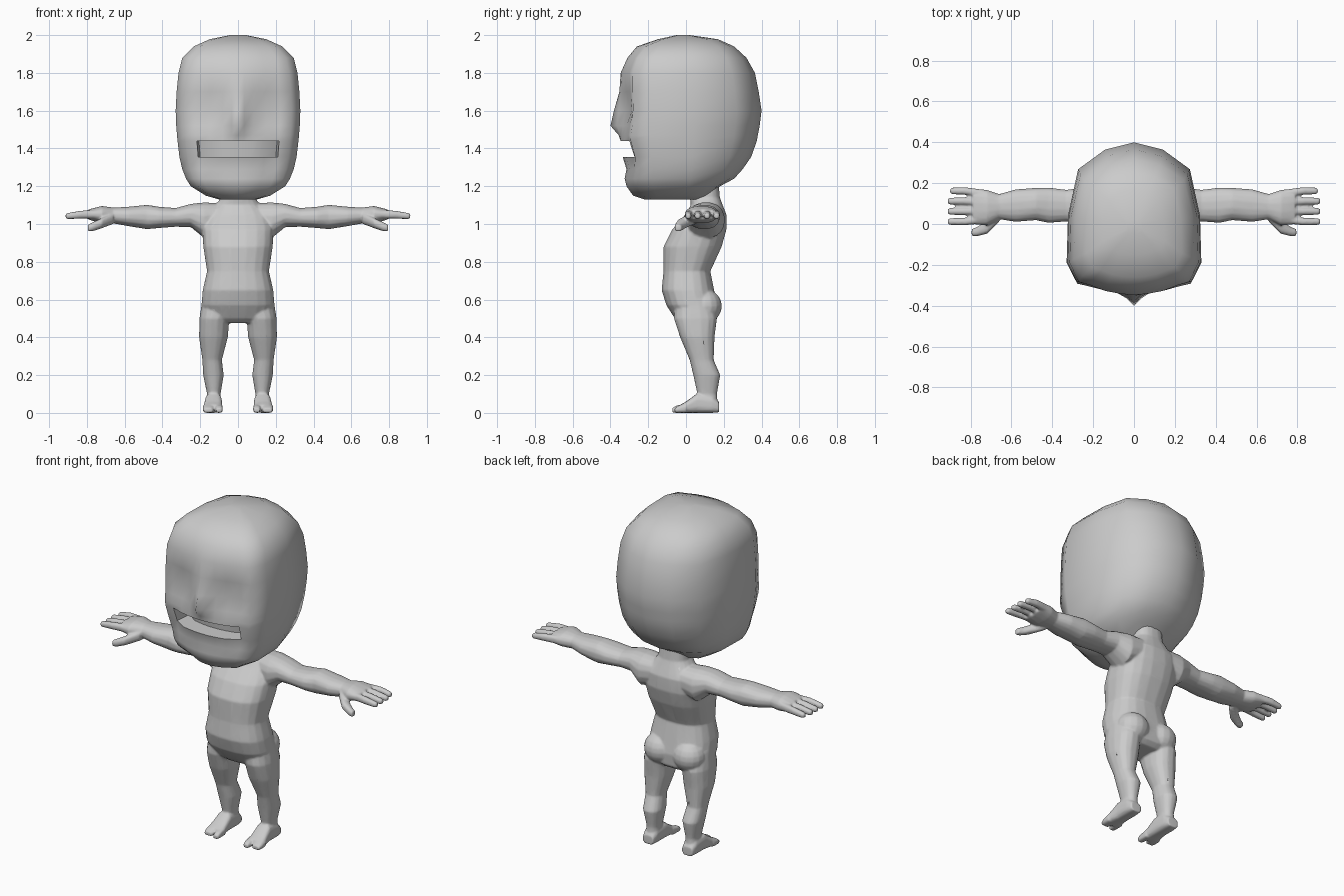
import bpy, bmesh, math
from mathutils import Vector

cube = bpy.data.objects.get("Cube")
if cube:
    bpy.data.objects.remove(cube)

skin = bpy.data.materials.new("grey_skin")
skin.use_nodes = True
GREY = (0.6, 0.6, 0.6, 1)
skin.diffuse_color = GREY
skin.node_tree.nodes["Principled BSDF"].inputs["Base Color"].default_value = GREY


def finish(bm, name):
    bmesh.ops.recalc_face_normals(bm, faces=bm.faces)
    mesh = bpy.data.meshes.new(name)
    bm.to_mesh(mesh)
    bm.free()
    mesh.materials.append(skin)
    obj = bpy.data.objects.new(name, mesh)
    bpy.context.collection.objects.link(obj)
    bpy.ops.object.select_all(action="DESELECT")
    obj.select_set(True)
    bpy.context.view_layer.objects.active = obj
    bpy.ops.object.shade_smooth_by_angle(angle=math.radians(60))
    return obj


def skin_rings(bm, rings):
    """Bridge equal rings of points into a closed tube."""
    rows = [[bm.verts.new(p) for p in ring] for ring in rings]
    n = len(rows[0])
    for a, b in zip(rows, rows[1:]):
        for i in range(n):
            j = (i + 1) % n
            bm.faces.new((a[i], a[j], b[j], b[i]))
    bm.faces.new(rows[0])
    bm.faces.new(rows[-1])


def loft(bm, axis, rows, sides=16, power=2.3, mirror=False):
    """Rows: position on axis, then centre and radius for the other two axes."""
    for sign in ((1, -1) if mirror else (1,)):
        rings = []
        for t, cu, ru, cv, rv in rows:
            ring = []
            for k in range(sides):
                a = math.tau * (k + 0.5) / sides
                c, s = math.cos(a), math.sin(a)
                u = cu + ru * math.copysign(abs(c) ** (2 / power), c)
                v = cv + rv * math.copysign(abs(s) ** (2 / power), s)
                p = {"x": (t, u, v), "y": (u, t, v), "z": (u, v, t)}[axis]
                ring.append((p[0] * sign, p[1], p[2]))
            rings.append(ring)
        skin_rings(bm, rings)


# Head: stacked outlines, each given by height, half width, front and back
half = [(0, -1), (.1, -1), (.25, -.985), (.45, -.95), (.68, -.87), (.86, -.82), (1, -.55),
        (.98, .1), (.83, .67), (.43, .91), (0, 1)]
outline = half + [(-x, y) for x, y in half[-2:0:-1]]
levels = [(1.13, .10, -.22, .08), (1.15, .17, -.28, .12), (1.2, .25, -.315, .18),
          (1.24, .275, -.325, .255), (1.29, .295, -.315, .3), (1.355, .31, -.335, .345),
          (1.44, .32, -.345, .375), (1.47, .323, -.345, .38), (1.52, .327, -.345, .39),
          (1.6, .33, -.345, .4), (1.7, .325, -.345, .385), (1.8, .315, -.345, .365),
          (1.88, .295, -.31, .32), (1.94, .235, -.26, .255), (1.978, .15, -.15, .17),
          (2, .04, -.05, .02)]


def bump(x, z, cx, cz, sx, sz):
    return math.exp(-((abs(x) - cx) / sx) ** 2 - ((z - cz) / sz) ** 2)


def face_relief(x, z):
    sockets = .035 * bump(x, z, .15, 1.61, .08, .09)
    nose = -.055 * bump(x, z, 0, 1.52, .035, .13 if z > 1.52 else .04)
    cheeks = -.015 * bump(x, z, .25, 1.45, .05, .06)
    mouth_corners = .025 * bump(x, z, .22, 1.38, .04, .06)
    return sockets + nose + cheeks + mouth_corners


bm = bmesh.new()
rings = []
for z, hw, front, back in levels:
    ring = []
    for fx, fy in outline:
        x = fx * hw
        y = -fy * front if fy < 0 else fy * back
        if fy < -.6:
            y += face_relief(x, z)
        ring.append((x, y, z))
    rings.append(ring)
skin_rings(bm, rings)

# Open mouth pushed into the face
mouth = []
for f in bm.faces:
    c = f.calc_center_median()
    if 1.36 < c.z < 1.44 and abs(c.x) < .2 and c.y < -.2:
        mouth.append(f)
inner = bmesh.ops.extrude_face_region(bm, geom=mouth)["geom"]
bmesh.ops.delete(bm, geom=mouth, context="FACES_ONLY")
for v in inner:
    if isinstance(v, bmesh.types.BMVert):
        v.co.y += .1
        v.co.x *= .95
finish(bm, "head")

# Body: overlapping lofts fused into one skin
bm = bmesh.new()
# Torso and neck
loft(bm, "z", [(.475, 0, .14, .05, .08), (.5, 0, .17, .05, .11), (.57, 0, .195, .03, .135),
               (.65, 0, .188, .01, .14), (.75, 0, .165, .005, .125), (.88, 0, .185, .035, .155),
               (.97, 0, .19, .07, .145), (1.05, 0, .17, .105, .11), (1.1, 0, .12, .11, .085),
               (1.14, 0, .09, .1, .08), (1.25, 0, .085, .09, .08)], 20, 2.5)
# Arms and palms
loft(bm, "x", [(.05, .12, .08, 1.04, .07), (.18, .105, .1, 1.02, .095), (.25, .095, .085, 1.045, .062),
               (.33, .09, .078, 1.035, .05), (.42, .092, .087, 1.035, .057), (.48, .098, .08, 1.037, .065),
               (.58, .09, .08, 1.04, .052), (.66, .085, .062, 1.045, .042), (.72, .08, .088, 1.05, .046),
               (.79, .086, .088, 1.05, .028)], mirror=True)
# Fingers and thumb
for i in range(4):
    y = .012 + .05 * i
    tip = .9 if i == 3 else .912
    loft(bm, "x", [(.74, y * .85 + .012, .019, 1.052, .024), (.83, y, .019, 1.05, .021),
                   (tip - .01, y, .017, 1.042, .017), (tip, y, .012, 1.042, .012)], 10, mirror=True)
loft(bm, "x", [(.66, .04, .03, 1.03, .03), (.72, -.015, .034, 1.005, .028),
               (.77, -.038, .023, .985, .024), (.795, -.042, .018, .978, .018)], 10, mirror=True)
# Legs
loft(bm, "z", [(.6, .1, .09, .04, .1), (.5, .125, .08, .05, .115), (.4, .13, .077, .06, .092),
               (.28, .137, .052, .083, .064), (.2, .13, .055, .11, .072), (.1, .128, .036, .112, .052),
               (.02, .13, .042, .115, .055)], mirror=True)
# Buttocks
for side in (1, -1):
    ball = bmesh.ops.create_uvsphere(bm, u_segments=16, v_segments=10, radius=1)["verts"]
    for v in ball:
        v.co = Vector((v.co.x * .095 + side * .095, v.co.y * .09 + .1, v.co.z * .09 + .565))
# Feet with a split big toe
loft(bm, "y", [(.175, .13, .035, .03, .028), (.14, .13, .043, .045, .045), (.06, .13, .045, .052, .052),
               (0, .133, .05, .03, .03), (-.03, .134, .052, .022, .022)], 14, 3, mirror=True)
for x, width, tip in ((.1, .02, -.072), (.157, .03, -.06)):
    loft(bm, "y", [(0, x, width, .025, .025), (tip + .02, x, width, .019, .019),
                   (tip, x, width * .8, .013, .013)], 12, 3, mirror=True)
body = finish(bm, "body")

fuse = body.modifiers.new("fuse", "REMESH")
fuse.mode = "VOXEL"
fuse.voxel_size = .006
fuse.use_smooth_shade = True
soften = body.modifiers.new("soften", "SMOOTH")
soften.factor = .5
soften.iterations = 5
reduce = body.modifiers.new("reduce", "DECIMATE")
reduce.ratio = .25
